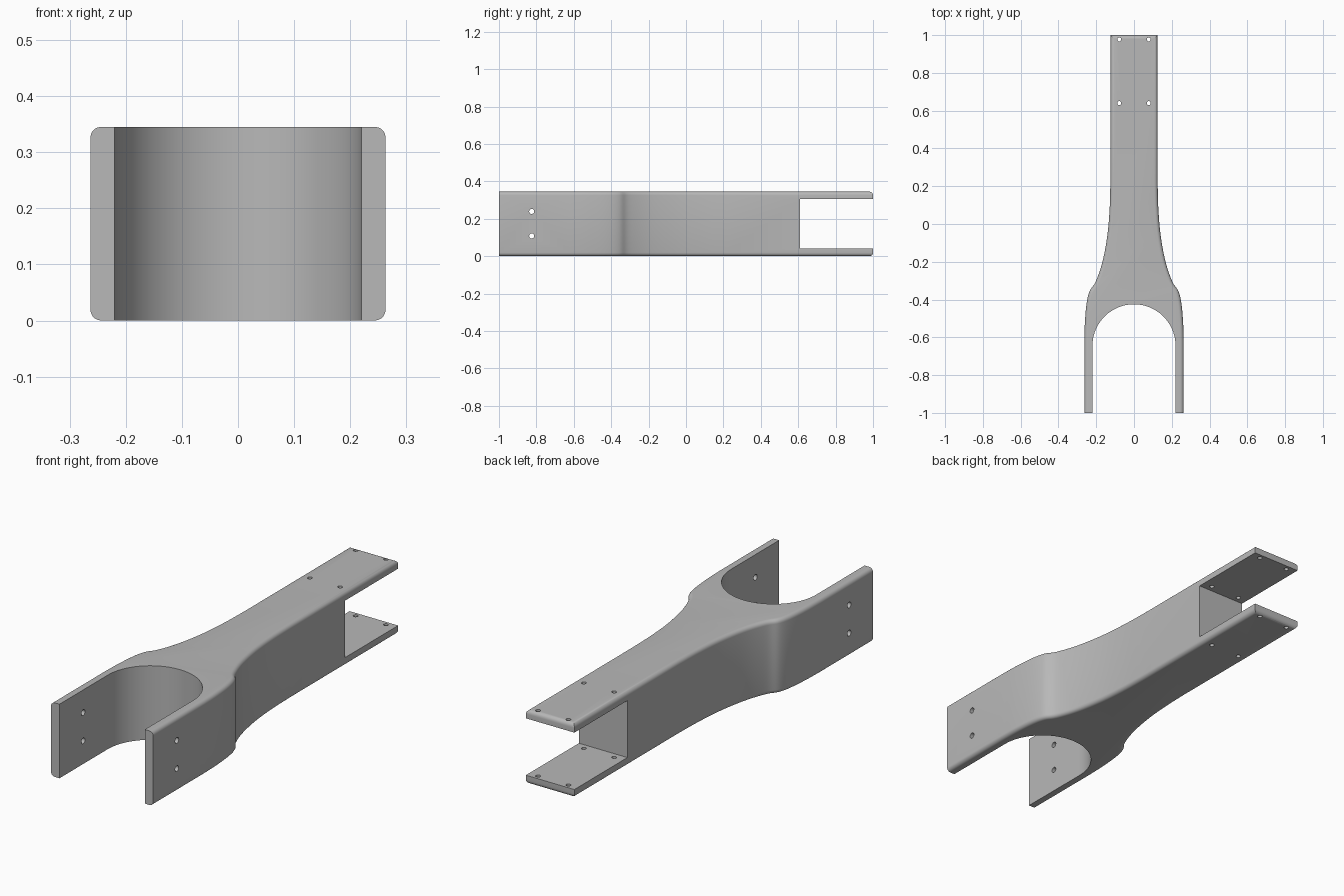
import bpy, bmesh, math
from mathutils import Matrix, Vector

if "Cube" in bpy.data.objects:
    bpy.data.objects.remove(bpy.data.objects["Cube"])

H = 0.345        # overall height
FILLET = 0.019   # rounding of outer rims

grey = bpy.data.materials.new("light grey")
grey.use_nodes = True
color = (0.48, 0.48, 0.48, 1)
grey.diffuse_color = color
grey.node_tree.nodes["Principled BSDF"].inputs["Base Color"].default_value = color


def make_object(name, bm):
    bmesh.ops.recalc_face_normals(bm, faces=bm.faces)
    mesh = bpy.data.meshes.new(name)
    bm.to_mesh(mesh)
    bm.free()
    mesh.materials.append(grey)
    obj = bpy.data.objects.new(name, mesh)
    bpy.context.collection.objects.link(obj)
    return obj


def prism(outline, z0, z1):
    """Closed prism from a plan outline."""
    bm = bmesh.new()
    face = bm.faces.new([bm.verts.new((x, y, z0)) for x, y in outline])
    out = bmesh.ops.extrude_face_region(bm, geom=[face])
    top = [v for v in out["geom"] if isinstance(v, bmesh.types.BMVert)]
    bmesh.ops.translate(bm, verts=top, vec=(0, 0, z1 - z0))
    return bm


def smooth_path(pts, steps=5):
    """Catmull-Rom curve through the points."""
    p = [Vector(q) for q in pts]
    p = [2 * p[0] - p[1]] + p + [2 * p[-1] - p[-2]]
    path = []
    for a, b, c, d in zip(p, p[1:], p[2:], p[3:]):
        for i in range(steps):
            t = i / steps
            path.append(0.5 * (2 * b + (c - a) * t + (2 * a - 5 * b + 4 * c - d) * t**2
                               + (3 * b - a - 3 * c + d) * t**3))
    return [tuple(v) for v in path] + [tuple(p[-2])]


# Body: narrow shank flaring into a wide fork
flare = smooth_path([(0.263, -0.62), (0.26, -0.52), (0.251, -0.42), (0.235, -0.355),
                     (0.203, -0.305), (0.167, -0.2), (0.141, -0.06),
                     (0.129, 0.08), (0.125, 0.22)])
side = [(0.263, -1)] + flare + [(0.125, 1)]
bm = prism(side + [(-x, y) for x, y in reversed(side)], 0, H)
rims = [e for e in bm.edges
        if abs(e.verts[0].co.z - e.verts[1].co.z) < 1e-4
        and max(v.co.y for v in e.verts) > -0.99]
bmesh.ops.bevel(bm, geom=rims, offset=FILLET, segments=5, profile=0.5,
                affect='EDGES', clamp_overlap=False)
body = make_object("fork_bracket_body", bm)

# Round-bottomed fork opening
R, CY = 0.22, -0.645
arc = [(R * math.cos(math.pi * i / 48), CY + R * math.sin(math.pi * i / 48))
       for i in range(49)]
cutters = [make_object("fork_opening_cutter",
                       prism([(R, -1.2)] + arc + [(-R, -1.2)], -0.1, H + 0.1))]

# Slot between the two rear plates
cutters.append(make_object("rear_slot_cutter", prism(
    [(-0.3, 0.61), (0.3, 0.61), (0.3, 1.2), (-0.3, 1.2)], 0.04, H - 0.04)))


# Screw holes
def hole(name, location, radius, rotation=Matrix()):
    bm = bmesh.new()
    bmesh.ops.create_cone(bm, cap_ends=True, segments=20, radius1=radius, radius2=radius,
                          depth=1, matrix=Matrix.Translation(location) @ rotation)
    cutters.append(make_object(name, bm))


for x in (-0.078, 0.078):
    for y in (0.64, 0.977):
        hole("plate_hole_cutter", (x, y, H / 2), 0.0105)
for z in (0.108, 0.239):
    hole("arm_hole_cutter", (0, -0.825, z), 0.0135, Matrix.Rotation(math.pi / 2, 4, 'Y'))

# Apply the cuts, then shade
bpy.context.view_layer.objects.active = body
for ob in bpy.context.selected_objects:
    ob.select_set(False)
body.select_set(True)
for cutter in cutters:
    cutter.hide_render = True
    mod = body.modifiers.new(cutter.name, 'BOOLEAN')
    mod.operation, mod.solver, mod.object = 'DIFFERENCE', 'EXACT', cutter
    bpy.ops.object.modifier_apply(modifier=mod.name)
    bpy.data.objects.remove(cutter)
bpy.ops.object.shade_smooth_by_angle(angle=math.radians(30))
